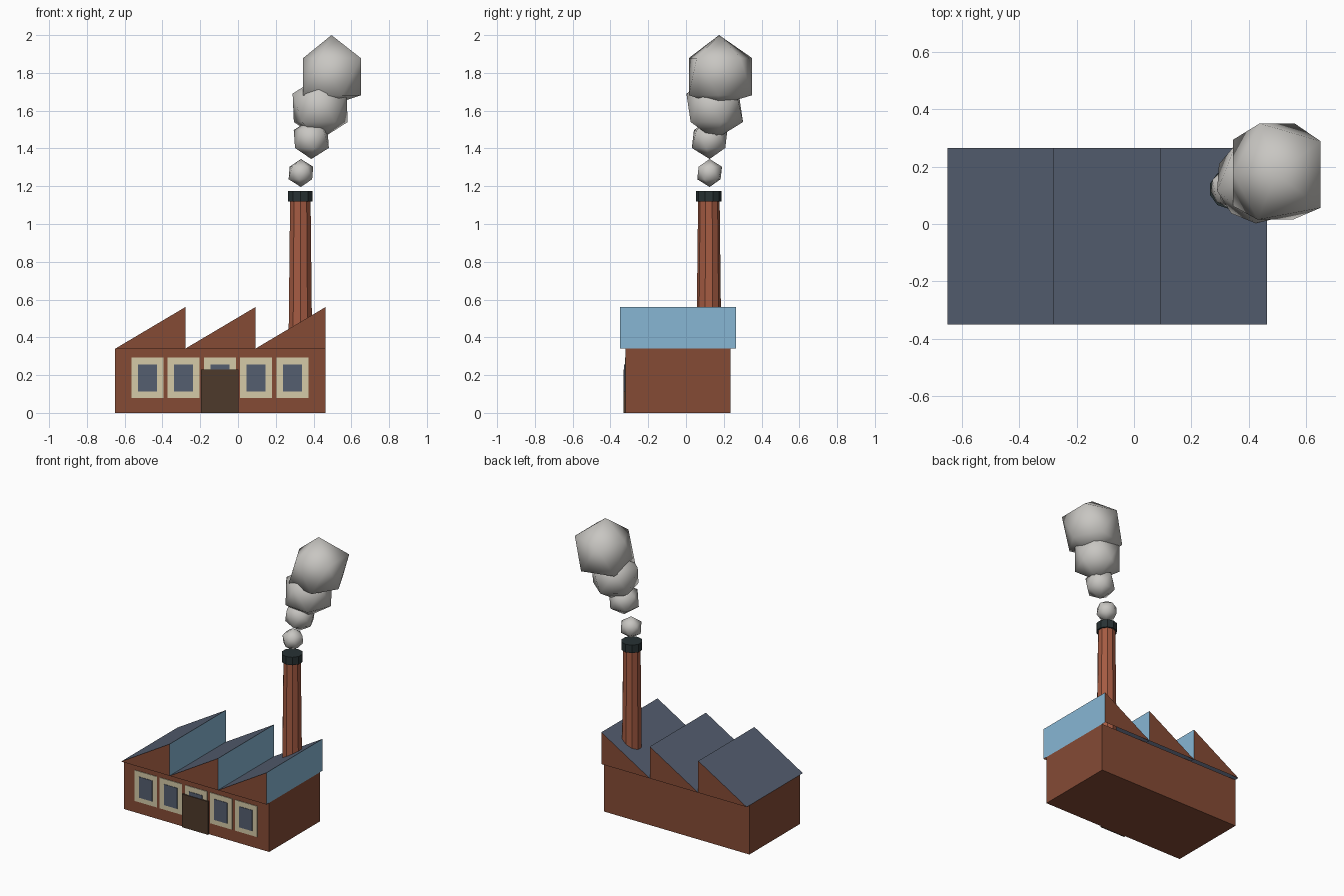
import bpy, bmesh, math
from mathutils import Matrix, Vector

cube = bpy.data.objects.get("Cube")
if cube:
    bpy.data.objects.remove(cube, do_unlink=True)


def material(name, rgb):
    m = bpy.data.materials.new(name)
    m.use_nodes = True
    color = (*rgb, 1)
    m.diffuse_color = color
    bsdf = m.node_tree.nodes["Principled BSDF"]
    bsdf.inputs["Base Color"].default_value = color
    bsdf.inputs["Roughness"].default_value = 0.9
    return m


brick = material("wall brick", (0.235, 0.07, 0.036))
chimney_brick = material("chimney brick", (0.376, 0.105, 0.055))
slate = material("slate", (0.089, 0.112, 0.162))
glass = material("skylight blue", (0.242, 0.468, 0.658))
cream = material("cream", (0.66, 0.59, 0.39))
wood = material("dark wood", (0.076, 0.042, 0.024))
soot = material("soot", (0.021, 0.032, 0.034))
smoke = material("smoke grey", (0.578, 0.565, 0.539))


def finish(name, bm, *mats, smooth=False):
    mesh = bpy.data.meshes.new(name)
    bmesh.ops.recalc_face_normals(bm, faces=bm.faces)
    for f in bm.faces:
        f.smooth = smooth
    bm.to_mesh(mesh)
    bm.free()
    for m in mats:
        mesh.materials.append(m)
    obj = bpy.data.objects.new(name, mesh)
    bpy.context.collection.objects.link(obj)
    return obj


def box(name, lo, hi, mat):
    lo, hi = Vector(lo), Vector(hi)
    bm = bmesh.new()
    place = Matrix.Translation((lo + hi) / 2) @ Matrix.Diagonal((*(hi - lo), 1))
    bmesh.ops.create_cube(bm, size=1, matrix=place)
    return finish(name, bm, mat)


def column(name, r_bottom, r_top, z0, z1, mat):
    bm = bmesh.new()
    bmesh.ops.create_cone(bm, cap_ends=True, segments=10, radius1=r_bottom, radius2=r_top,
                          depth=z1 - z0,
                          matrix=Matrix.Translation((0.33, 0.121, (z0 + z1) / 2)))
    return finish(name, bm, mat)


# Main hall
FRONT, BACK, EAVES, RIDGE = -0.32, 0.235, 0.34, 0.56
box("hall", (-0.65, FRONT, 0), (0.463, BACK, EAVES), brick)


# Sawtooth roof: slate slope, glazed upright, brick gables, open underneath
def roof_tooth(name, x0, x1, y0=-0.35, y1=0.265):
    bm = bmesh.new()
    a, b = [[bm.verts.new(p) for p in ((x0, y, EAVES), (x1, y, EAVES), (x1, y, RIDGE))]
            for y in (y0, y1)]
    bm.faces.new(a)
    bm.faces.new(b[::-1])
    bm.faces.new((a[0], a[2], b[2], b[0])).material_index = 1
    bm.faces.new((a[1], b[1], b[2], a[2])).material_index = 2
    return finish(name, bm, brick, slate, glass)


BAY = 0.371
for i in range(3):
    x = -0.65 + i * BAY
    roof_tooth(f"roof_tooth_{i + 1}", x, x + BAY)

# Front windows: cream surround with a thin pane on it
for i in range(5):
    x = -0.48 + i * 0.192
    box(f"window_frame_{i + 1}", (x - 0.085, FRONT - 0.004, 0.08),
        (x + 0.085, FRONT, 0.293), cream)
    box(f"window_pane_{i + 1}", (x - 0.05, FRONT - 0.007, 0.113),
        (x + 0.05, FRONT - 0.004, 0.257), slate)

# Door
box("door", (-0.195, FRONT - 0.012, 0), (0.003, FRONT, 0.23), wood)

# Chimney
column("chimney", 0.066, 0.057, EAVES, 1.13, chimney_brick)
column("chimney_cap", 0.068, 0.068, 1.12, 1.175, soot)


# Smoke puffs: icosahedra flattened against a bounding box
def puff(name, centre, radius, turn, lo=(-9, -9, -9), hi=(9, 9, 9)):
    bm = bmesh.new()
    place = Matrix.Translation(centre) @ Matrix.Rotation(math.radians(turn), 4, "Z")
    bmesh.ops.create_icosphere(bm, subdivisions=1, radius=radius, matrix=place)
    for v in bm.verts:
        v.co = [min(max(c, a), b) for c, a, b in zip(v.co, lo, hi)]
    return finish(name, bm, smoke, smooth=True)


puff("smoke_puff_1", (0.333, 0.125, 1.27), 0.074, 10)
puff("smoke_puff_2", (0.388, 0.125, 1.45), 0.106, 25)
puff("smoke_puff_3", (0.435, 0.152, 1.615), 0.168, 50)
puff("smoke_puff_4", (0.495, 0.175, 1.78), 0.22, 35,
     (0.345, 0.015, 1.63), (0.65, 0.35, 2.0))
